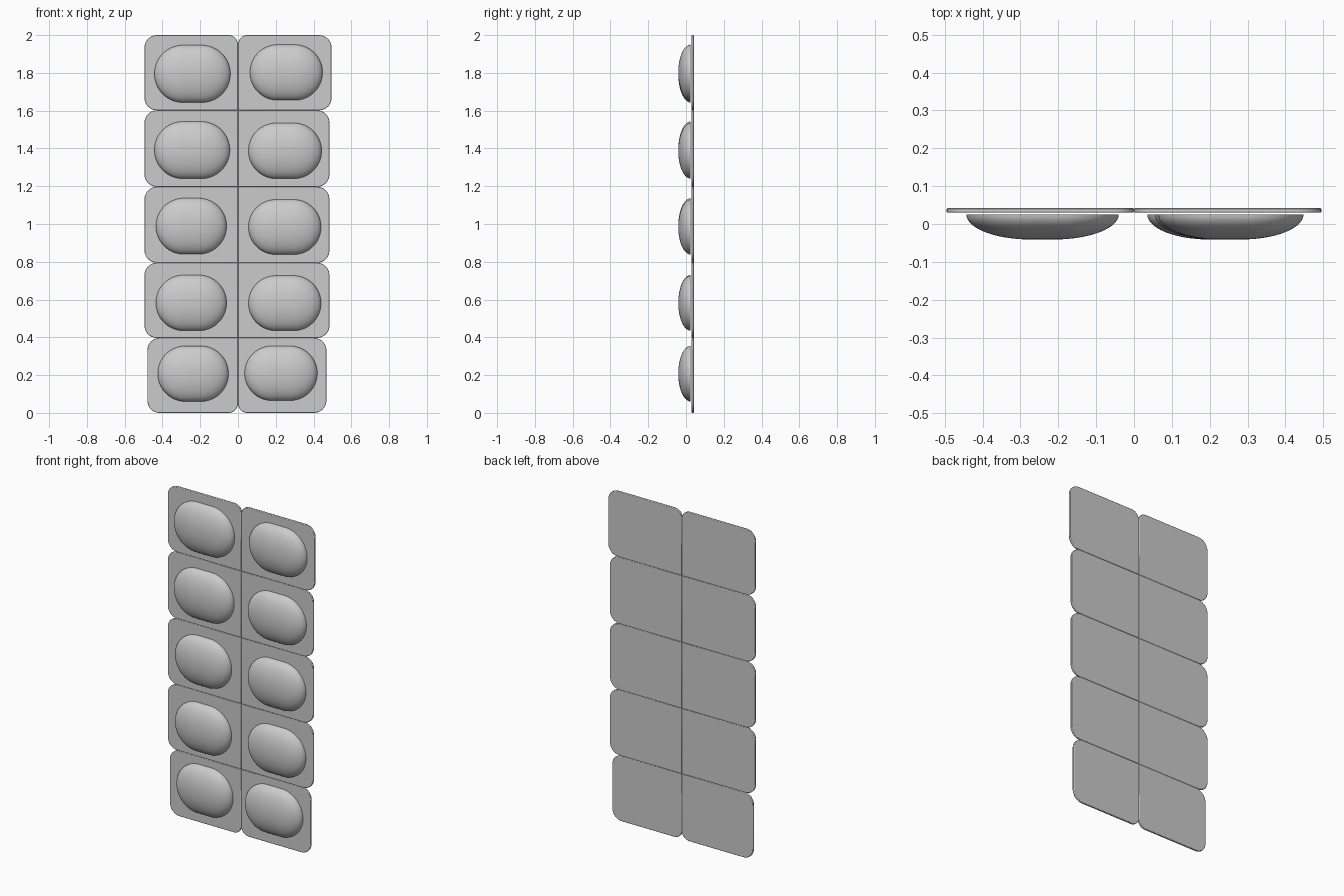
import bpy, bmesh
from math import sin, cos, pi

old = bpy.data.objects.get("Cube")
if old:
    bpy.data.objects.remove(old)


def material(name, value):
    mat = bpy.data.materials.new(name)
    mat.use_nodes = True
    colour = (value, value, value, 1)
    mat.diffuse_color = colour
    mat.node_tree.nodes["Principled BSDF"].inputs["Base Color"].default_value = colour
    return mat


GREY = material("light grey", 0.6)


def make_object(name, bm):
    bmesh.ops.recalc_face_normals(bm, faces=bm.faces[:])
    mesh = bpy.data.meshes.new(name)
    bm.to_mesh(mesh)
    bm.free()
    mesh.materials.append(GREY)
    obj = bpy.data.objects.new(name, mesh)
    bpy.context.collection.objects.link(obj)
    bpy.ops.object.select_all(action="DESELECT")
    obj.select_set(True)
    bpy.context.view_layer.objects.active = obj
    bpy.ops.object.shade_smooth_by_angle(angle=pi / 5)
    return obj


def panel(name, x0, x1, z0, z1, radii, y0=0.03, y1=0.042):
    """Flat card with one radius per corner, from top right anticlockwise."""
    bm = bmesh.new()
    ring = []
    corners = [(x1, z1, 1, 1), (x0, z1, -1, 1), (x0, z0, -1, -1), (x1, z0, 1, -1)]
    for i, ((x, z, sx, sz), r) in enumerate(zip(corners, radii)):
        steps = 8 if r else 0
        for k in range(steps + 1):
            a = (i + k / max(steps, 1)) * pi / 2
            ring.append(bm.verts.new((x - sx * r + r * cos(a), y0, z - sz * r + r * sin(a))))
    face = bm.faces.new(ring)
    out = bmesh.ops.extrude_face_region(bm, geom=[face])
    moved = [v for v in out["geom"] if isinstance(v, bmesh.types.BMVert)]
    bmesh.ops.translate(bm, verts=moved, vec=(0, y1 - y0, 0))
    obj = make_object(name, bm)
    bevel = obj.modifiers.new("soft_edge", "BEVEL")
    bevel.width = 0.003
    bevel.segments = 2
    bevel.limit_method = "ANGLE"
    bevel.angle_limit = pi / 4


def blister(name, x0, x1, z0, z1, back=0.025, front=-0.041):
    """Domed capsule with a flat back."""
    bm = bmesh.new()
    cx, cz, r = (x0 + x1) / 2, (z0 + z1) / 2, (z1 - z0) / 2
    half = (x1 - x0) / 2 - r
    segs, levels = 48, 14
    rings = []
    for j in range(levels):
        t = pi / 2 * (1 - j / levels)
        y = back + (front - back) * cos(t)
        ring = []
        for k in range(segs):
            a = 2 * pi * (k + 0.5) / segs
            shift = half if cos(a) > 0 else -half
            # the straight part shrinks a little towards the crown
            shift *= 0.6 + 0.4 * sin(t)
            ring.append(bm.verts.new((cx + shift + r * sin(t) * cos(a), y, cz + r * sin(t) * sin(a))))
        rings.append(ring)
    for low, high in zip(rings, rings[1:]):
        for k in range(segs):
            n = (k + 1) % segs
            bm.faces.new((low[k], low[n], high[n], high[k]))
    bm.faces.new(rings[0])
    bm.faces.new(rings[-1])
    make_object(name, bm)


# Backing card: outer left edge, outer right edge, bottom and top of each row
rows = [(-0.48, 0.468, 0.0, 0.397), (-0.495, 0.484, 0.397, 0.795),
        (-0.495, 0.484, 0.795, 1.197), (-0.495, 0.484, 1.197, 1.602),
        (-0.495, 0.495, 1.602, 2.0)]
R, NOTCH = 0.065, 0.05
for i, (x0, x1, z0, z1) in enumerate(rows):
    top = NOTCH if i == len(rows) - 1 else 0
    low = NOTCH if i == 0 else 0
    panel(f"right_card_{i + 1}", x0, 0, z0, z1, (top, R, R, low))
    panel(f"left_card_{i + 1}", 0, x1, z0, z1, (R, top, low, R))

# Blisters: sides and heights, one per card
right_pods = [(-0.425, -0.05, 0.06, 0.355), (-0.435, -0.06, 0.435, 0.73),
              (-0.435, -0.06, 0.84, 1.137), (-0.443, -0.043, 1.24, 1.543),
              (-0.443, -0.04, 1.643, 1.947)]
left_pods = [(0.035, 0.42, 0.065, 0.355), (0.055, 0.44, 0.435, 0.727),
             (0.055, 0.44, 0.838, 1.13), (0.055, 0.443, 1.24, 1.535),
             (0.063, 0.448, 1.655, 1.95)]
for side, pods in (("right", right_pods), ("left", left_pods)):
    for i, pod in enumerate(pods):
        blister(f"{side}_blister_{i + 1}", *pod)
